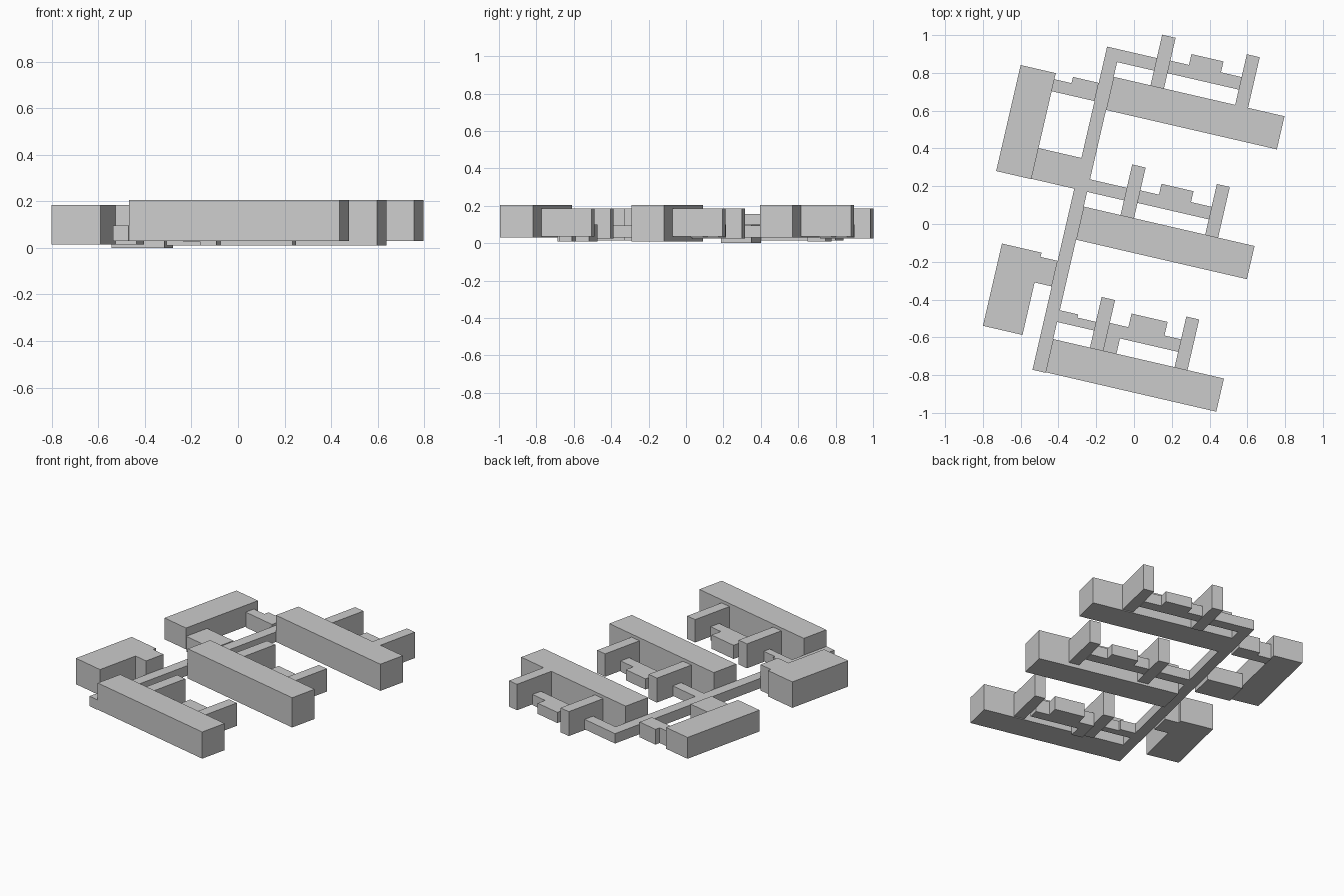
import bpy
from math import radians
from mathutils import Matrix

cube = bpy.data.objects.get("Cube")
if cube:
    bpy.data.objects.remove(cube, do_unlink=True)

GREY = (0.6, 0.6, 0.6, 1)
plaster = bpy.data.materials.new("light_grey")
plaster.use_nodes = True
plaster.diffuse_color = GREY
plaster.node_tree.nodes["Principled BSDF"].inputs["Base Color"].default_value = GREY

# The whole site is turned slightly clockwise
SITE = Matrix.Rotation(radians(-13), 4, 'Z')


def block(name, u, v, z):
    """Box between pairs of limits, given along the site's own axes."""
    bpy.ops.mesh.primitive_cube_add(size=1)
    ob = bpy.context.object
    ob.name = name
    mid = [(a + b) / 2 for a, b in (u, v, z)]
    size = [b - a for a, b in (u, v, z)]
    ob.data.transform(SITE @ Matrix.Translation(mid) @ Matrix.Diagonal((*size, 1)))
    ob.data.materials.append(plaster)


# Long corridor joining everything
SPINE_L, SPINE_R = -0.35, -0.28
LOW = (0.03, 0.095)
block("spine_corridor", (SPINE_L, SPINE_R), (-0.873, 0.883), LOW)

# Three parallel wings: back edge of hall, floor of hall, roof of end tower, corridor floor
wings = [("front", -0.69, 0.03, 0.185, 0.01),
         ("middle", 0.03, 0.01, 0.185, 0.03),
         ("back", 0.735, 0.03, 0.205, 0.03)]
for name, v, floor, roof, low in wings:
    block(name + "_hall", (SPINE_R, 0.648), (v - 0.18, v), (floor, 0.205))
    block(name + "_inner_tower", (-0.08, -0.007), (v, v + 0.275), (0.025, 0.185))
    block(name + "_outer_tower", (0.38, 0.45), (v, v + 0.275), (0.035, roof))
    block(name + "_link", (-0.007, 0.38), (v + 0.083, v + 0.151), (low, 0.1))
    block(name + "_link_bay", (0.094, 0.29 if name == "front" else 0.268),
          (v + 0.151, v + 0.21 + (0.015 if name == "front" else 0)), (low, 0.1))
    if name != "front":
        block(name + "_passage", (SPINE_R, -0.08), (v + 0.08, v + 0.148), LOW)

# Front wing has a stepped passage and a short annex
block("front_passage", (SPINE_R, -0.08), (-0.597, -0.55), LOW)
block("front_passage_bay", (SPINE_R, -0.18), (-0.55, -0.533), LOW)
block("front_annex", (-0.007, 0.064), (-0.69, -0.607), (0.01, 0.1))

# Back building on the right side, with its low wing and stepped passage
block("side_back_building", (-0.774, -0.583), (0.109, 0.685), (0.015, 0.155))
block("side_low_wing", (-0.583, SPINE_L), (0.111, 0.278), (0.0, 0.1))
block("side_passage", (-0.583, SPINE_L), (0.587, 0.652), (0.01, 0.11))
block("side_passage_bay", (-0.49, SPINE_L), (0.652, 0.686), (0.01, 0.11))

# Front building on the right side and its full-height link
block("side_front_building", (-0.658, -0.443), (-0.705, -0.258), (0.015, 0.185))
block("side_front_link", (-0.443, SPINE_L), (-0.42, -0.281), (0.015, 0.185))
